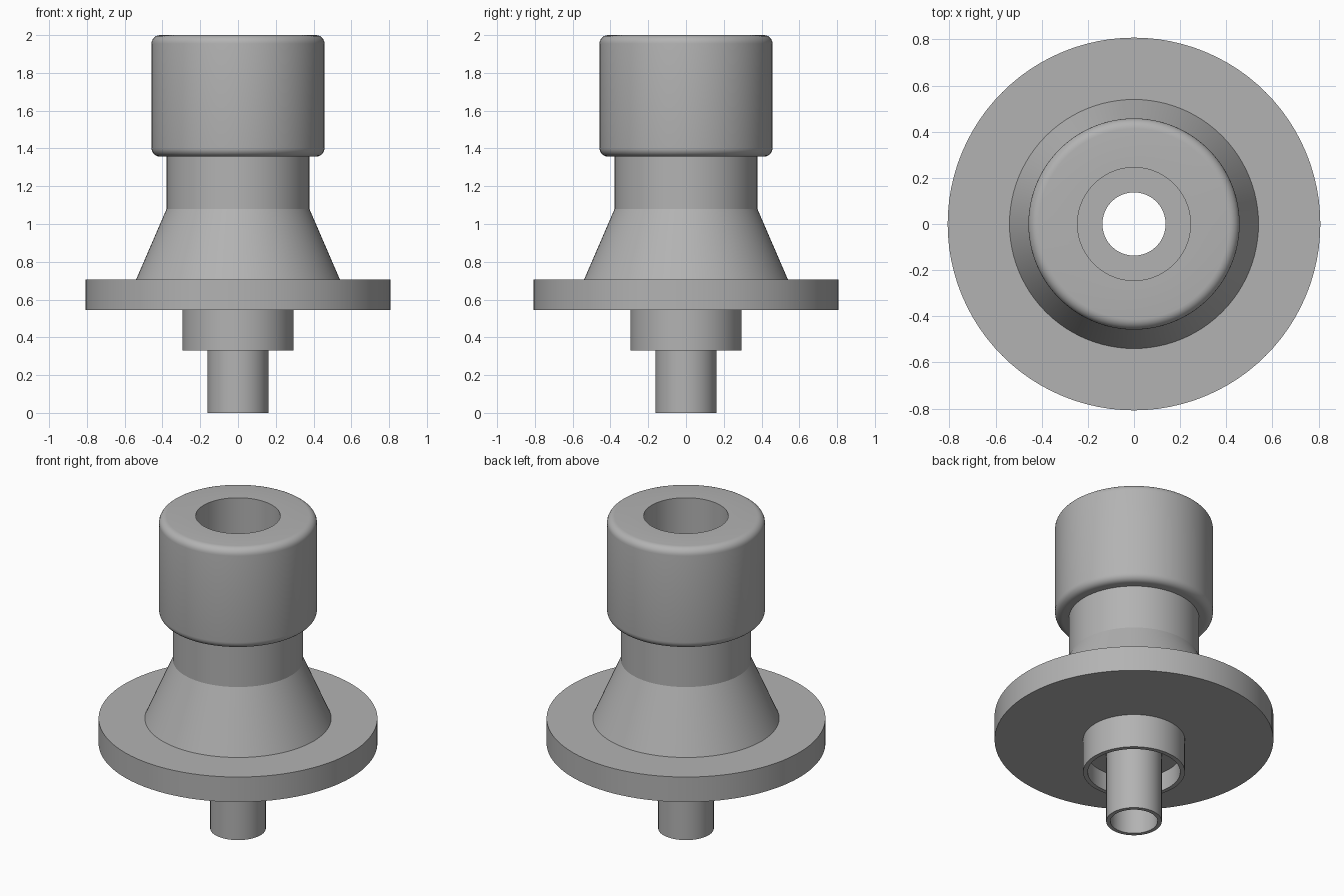
import bpy
import math

SEGMENTS = 96

cube = bpy.data.objects.get("Cube")
if cube:
    bpy.data.objects.remove(cube, do_unlink=True)

grey = bpy.data.materials.new("plain grey")
grey.use_nodes = True
COLOUR = (0.45, 0.45, 0.45, 1)
grey.diffuse_color = COLOUR
grey.node_tree.nodes["Principled BSDF"].inputs["Base Color"].default_value = COLOUR


def lathe(name, profile):
    """Revolve a closed (radius, height) loop, listed counter-clockwise, about z."""
    n = len(profile)
    verts, faces = [], []
    for i in range(SEGMENTS):
        a = math.tau * i / SEGMENTS
        verts += [(r * math.cos(a), r * math.sin(a), z) for r, z in profile]
        j = (i + 1) % SEGMENTS
        for k in range(n):
            m = (k + 1) % n
            faces.append((i * n + k, j * n + k, j * n + m, i * n + m))
    mesh = bpy.data.meshes.new(name)
    mesh.from_pydata(verts, [], faces)
    mesh.materials.append(grey)
    obj = bpy.data.objects.new(name, mesh)
    bpy.context.collection.objects.link(obj)
    bpy.ops.object.select_all(action="DESELECT")
    obj.select_set(True)
    bpy.context.view_layer.objects.active = obj
    bpy.ops.object.shade_smooth_by_angle(angle=math.radians(20))
    return obj


def fillet(r, z, radius, start):
    """Quarter-circle of profile points around the centre (r, z)."""
    return [(r + radius * math.cos(math.radians(start + 15 * i)),
             z + radius * math.sin(math.radians(start + 15 * i))) for i in range(7)]


BORE, HOLE, ROUND = 0.245, 0.137, 0.045
CAP_R, CAP_LOW, CAP_TOP = 0.458, 1.357, 2.0
FLANGE_LOW, FLANGE_TOP = 0.545, 0.705
COLLAR_LOW, POCKET_TOP = 0.33, 0.45

# Rounded cap with a wide bore
lathe("cap", [(BORE, CAP_LOW)]
      + fillet(CAP_R - ROUND, CAP_LOW + ROUND, ROUND, -90)
      + fillet(CAP_R - ROUND, CAP_TOP - ROUND, ROUND, 0)
      + [(BORE, CAP_TOP)])

# Straight neck flaring into a cone
lathe("flared_neck", [(BORE, FLANGE_TOP), (0.54, FLANGE_TOP), (0.378, 1.08),
                      (0.378, CAP_LOW), (BORE, CAP_LOW)])

# Wide flange, whose top is the floor of the bore
lathe("flange", [(HOLE, FLANGE_LOW), (0.808, FLANGE_LOW),
                 (0.808, FLANGE_TOP), (HOLE, FLANGE_TOP)])

# Collar with a ring-shaped pocket underneath
lathe("collar", [(HOLE, POCKET_TOP), (0.268, POCKET_TOP), (0.268, COLLAR_LOW),
                 (0.295, COLLAR_LOW), (0.295, FLANGE_LOW), (HOLE, FLANGE_LOW)])

# Thin bottom tube
lathe("bottom_tube", [(HOLE, 0), (0.161, 0), (0.161, POCKET_TOP), (HOLE, POCKET_TOP)])
